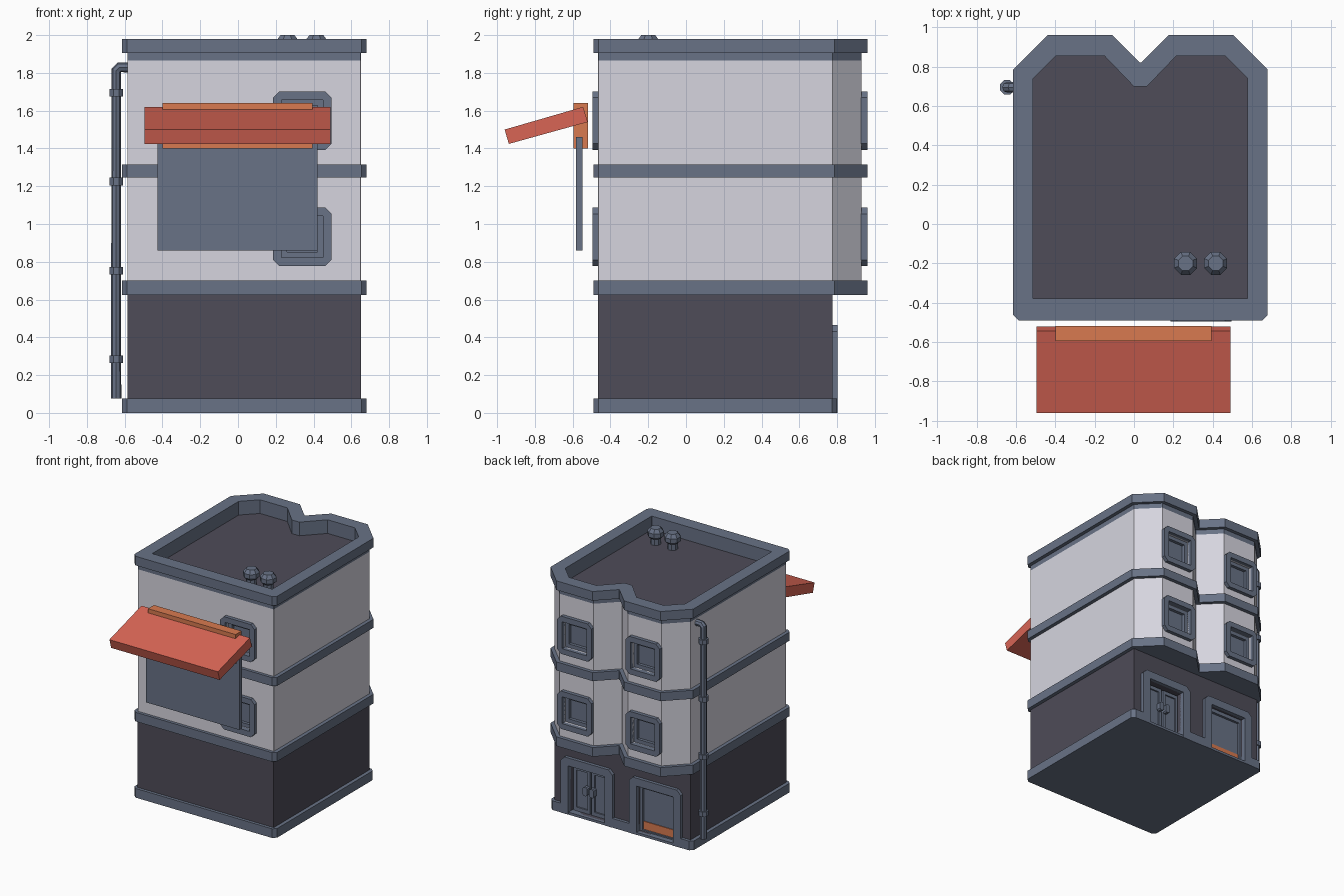
import bpy
import bmesh
from math import pi, sin, cos
from mathutils import Matrix, Vector

cube = bpy.data.objects.get("Cube")
if cube:
    bpy.data.objects.remove(cube, do_unlink=True)


def material(name, srgb):
    rgb = [(c / 255 / 12.92) if c < 11 else ((c / 255 + 0.055) / 1.055) ** 2.4 for c in srgb]
    m = bpy.data.materials.new(name)
    m.use_nodes = True
    m.diffuse_color = (*rgb, 1)
    m.node_tree.nodes["Principled BSDF"].inputs["Base Color"].default_value = (*rgb, 1)
    return m


TRIM = material("slate trim", (104, 114, 134))
WALL = material("pale wall", (214, 213, 223))
DARK = material("dark wall", (78, 76, 88))
RED = material("awning red", (216, 101, 85))
ORANGE = material("orange", (216, 122, 80))

MID = 0.0325                      # symmetry line of the building
BAYS = (MID - 0.31, MID + 0.31)   # centres of the two back bays
FRONT_Y, REAR_Y, BAY_Y = -0.465, 0.775, 0.93


def finish(name, bm, mat, matrix=Matrix()):
    bmesh.ops.recalc_face_normals(bm, faces=bm.faces)
    bm.transform(matrix)
    mesh = bpy.data.meshes.new(name)
    bm.to_mesh(mesh)
    bm.free()
    mesh.materials.append(mat)
    obj = bpy.data.objects.new(name, mesh)
    bpy.context.scene.collection.objects.link(obj)
    return obj


def prism(name, pts, d0, d1, mat, matrix=Matrix()):
    """Extrude a closed outline between two depths."""
    bm = bmesh.new()
    lo, hi = ([bm.verts.new((u, v, d)) for u, v in pts] for d in (d0, d1))
    bm.faces.new(lo)
    bm.faces.new(hi)
    for i in range(len(pts)):
        bm.faces.new((lo[i - 1], lo[i], hi[i], hi[i - 1]))
    return finish(name, bm, mat, matrix)


def ring(name, outer, inner, d0, d1, mat, matrix=Matrix()):
    """Extruded frame between two outlines with equal point counts."""
    bm = bmesh.new()
    loops = [[bm.verts.new((u, v, d)) for u, v in pts]
             for pts, d in ((outer, d0), (outer, d1), (inner, d1), (inner, d0))]
    for k in range(4):
        a, b = loops[k - 1], loops[k]
        for i in range(len(a)):
            bm.faces.new((a[i - 1], a[i], b[i], b[i - 1]))
    return finish(name, bm, mat, matrix)


def lathe(name, profile, mat, matrix, sides=8):
    bm = bmesh.new()
    rows = [[bm.verts.new((r * cos(2 * pi * (i + .5) / sides), r * sin(2 * pi * (i + .5) / sides), z))
             for i in range(sides)] for r, z in profile]
    for a, b in zip(rows, rows[1:]):
        for i in range(sides):
            bm.faces.new((a[i - 1], a[i], b[i], b[i - 1]))
    bm.faces.new(rows[0])
    bm.faces.new(rows[-1])
    return finish(name, bm, mat, matrix)


def rect(x0, x1, y0, y1, c=0.0):
    """Rectangle, with chamfered corners when c is given."""
    if not c:
        return [(x0, y0), (x1, y0), (x1, y1), (x0, y1)]
    return [(x0 + c, y0), (x1 - c, y0), (x1, y0 + c), (x1, y1 - c),
            (x1 - c, y1), (x0 + c, y1), (x0, y1 - c), (x0, y0 + c)]


def square(h, c=0.001):
    return rect(-h, h, -h, h, c)


def mirrored(half):
    return [(MID + x, y) for x, y in half] + [(MID - x, y) for x, y in reversed(half)]


def cut(obj, x, z0, z1, half, y0, y1):
    """Cut a box-shaped recess, then drop the cutter."""
    cutter = prism("cutter", rect(x - half, x + half, y0, y1), z0, z1, TRIM)
    cutter.hide_render = True
    mod = obj.modifiers.new("recess", 'BOOLEAN')
    mod.operation, mod.solver, mod.object = 'DIFFERENCE', 'EXACT', cutter
    bpy.context.view_layer.update()
    graph = bpy.context.evaluated_depsgraph_get()
    mesh = bpy.data.meshes.new_from_object(obj.evaluated_get(graph))
    obj.modifiers.clear()
    obj.data = mesh
    bpy.data.objects.remove(cutter, do_unlink=True)


def on_face(x, y, z, back):
    """Local u, v, depth -> wall plane, depth pointing outward."""
    turn = Matrix.Rotation(pi if back else 0, 4, 'Z')
    return Matrix.Translation((x, y, z)) @ turn @ Matrix.Rotation(pi / 2, 4, 'X')


# Plan outlines with the notched double bay at the back
band_plan = mirrored([(0.62, -0.49), (0.6475, -0.4625), (0.6475, 0.785),
                      (0.4725, 0.96), (0.1425, 0.96), (0.003, 0.82)])
wall_plan = mirrored([(0.6165, FRONT_Y), (0.6175, FRONT_Y + 0.001), (0.6175, 0.775),
                      (0.4625, BAY_Y), (0.155, BAY_Y), (0.003, 0.778)])
roof_plan = mirrored([(0.544, -0.38), (0.545, -0.379), (0.545, 0.74),
                      (0.43, 0.855), (0.183, 0.855), (0.034, 0.70)])

# Building body, bands and parapet
base = prism("base_trim", rect(-0.615, 0.68, -0.49, 0.80, 0.027), 0, 0.075, TRIM)
ground = prism("ground_floor", rect(-0.585, 0.65, FRONT_Y, REAR_Y), 0.01, 0.64, DARK)
upper = prism("upper_floors", wall_plan, 0.65, 1.865, WALL)
prism("lower_band", band_plan, 0.625, 0.70, TRIM)
prism("middle_band", band_plan, 1.245, 1.315, TRIM)
ring("parapet_neck", wall_plan, roof_plan, 1.865, 1.905, TRIM)
ring("parapet", band_plan, roof_plan, 1.905, 1.98, TRIM)
prism("roof_deck", roof_plan, 1.86, 1.868, DARK)

# Upper windows: two floors, one at the front and one on each bay
for z in (0.932, 1.547):
    for x, y, back in [(0.34, FRONT_Y, False)] + [(b, BAY_Y, True) for b in BAYS]:
        s = 1 if back else -1
        cut(upper, x, z - 0.11, z + 0.11, 0.11, *sorted((y - s * 0.05, y + s * 0.05)))
        m = on_face(x, y, z, back)
        ring("window_frame", square(0.155, 0.033), square(0.11), -0.01, 0.03, TRIM, m)
        ring("window_sash", square(0.112), square(0.08), -0.048, -0.015, TRIM, m)
        prism("window_pane", square(0.082), -0.048, -0.04, TRIM, m)

# Entrance and shop window surrounds
surround = [(-0.235, 0), (-0.235, 0.43), (-0.2, 0.465), (0.2, 0.465), (0.235, 0.43), (0.235, 0),
            (0.165, 0), (0.165, 0.40), (-0.165, 0.40), (-0.165, 0)]
for x, part in zip(BAYS, ("shop", "entrance")):
    cut(ground, x, 0.02, 0.40, 0.165, 0.715, 0.85)
    cut(base, x, 0.02, 0.40, 0.165, 0.715, 0.85)
    prism(part + "_surround", surround, -0.01, 0.027, TRIM, on_face(x, REAR_Y, 0, True))

# Shop window
m = on_face(BAYS[0], REAR_Y, 0, True)
ring("shop_sash", rect(-0.165, 0.165, 0.02, 0.40), rect(-0.145, 0.145, 0.03, 0.37),
     -0.058, -0.02, TRIM, m)
prism("shop_pane", rect(-0.147, 0.147, 0.028, 0.372), -0.058, -0.04, TRIM, m)
prism("shop_stripe", rect(-0.145, 0.145, 0.03, 0.095), -0.041, -0.034, ORANGE, m)

# Double door with chunky handles
for side in (-1, 1):
    m = on_face(BAYS[1] + side * 0.082, REAR_Y, 0, True)
    ring("door_leaf", rect(-0.074, 0.074, 0.02, 0.385), rect(-0.05, 0.05, 0.05, 0.355),
         -0.058, -0.03, TRIM, m)
    prism("door_panel", rect(-0.052, 0.052, 0.048, 0.357), -0.058, -0.042, TRIM, m)
    m = on_face(BAYS[1] + side * 0.03, REAR_Y, 0.215, True)
    prism("door_handle", rect(-0.02, 0.02, -0.035, 0.035, 0.01), -0.032, 0.005, TRIM, m)

# Awning, its mounting bar and the hanging panel on the front
sideways = Matrix(((0, 0, 1, 0), (1, 0, 0, 0), (0, 1, 0, 0), (0, 0, 0, 1)))
prism("awning", [(-0.545, 1.62), (-0.52, 1.54), (-0.938, 1.424), (-0.96, 1.50)],
      -0.495, 0.49, RED, sideways)
prism("awning_bar", rect(-0.595, -0.518, 1.40, 1.64), -0.40, 0.395, ORANGE, sideways)
prism("hanging_panel", rect(-0.583, -0.547, 0.86, 1.46), -0.425, 0.42, TRIM, sideways)

# Drainpipe with elbow and collars
curve = bpy.data.curves.new("drainpipe_path", 'CURVE')
curve.dimensions = '3D'
curve.bevel_depth, curve.bevel_resolution, curve.use_fill_caps = 0.027, 2, True
path = [(-0.645, 0.075), (-0.645, 1.812), (-0.628, 1.829), (-0.58, 1.829)]
spline = curve.splines.new('POLY')
spline.points.add(len(path) - 1)
for p, (x, z) in zip(spline.points, path):
    p.co = (x, 0.695, z, 1)
helper = bpy.data.objects.new("drainpipe_path", curve)
bpy.context.scene.collection.objects.link(helper)
bpy.context.view_layer.update()
pipe_mesh = bpy.data.meshes.new_from_object(
    helper.evaluated_get(bpy.context.evaluated_depsgraph_get()))
bpy.data.objects.remove(helper, do_unlink=True)
pipe_mesh.materials.clear()
pipe_mesh.materials.append(TRIM)
pipe_mesh.shade_flat()
pipe = bpy.data.objects.new("drainpipe", pipe_mesh)
bpy.context.scene.collection.objects.link(pipe)
for z in (0.285, 0.752, 1.225, 1.695):
    lathe("pipe_collar", [(0.039, -0.02), (0.039, 0.02)], TRIM,
          Matrix.Translation((-0.645, 0.695, z)))

# Roof vents
vent = [(0.04, 0), (0.04, 0.05), (0.063, 0.07), (0.063, 0.105), (0.04, 0.134)]
for x in (0.262, 0.415):
    lathe("roof_vent", vent, TRIM, Matrix.Translation(Vector((x, -0.2, 1.866))))
